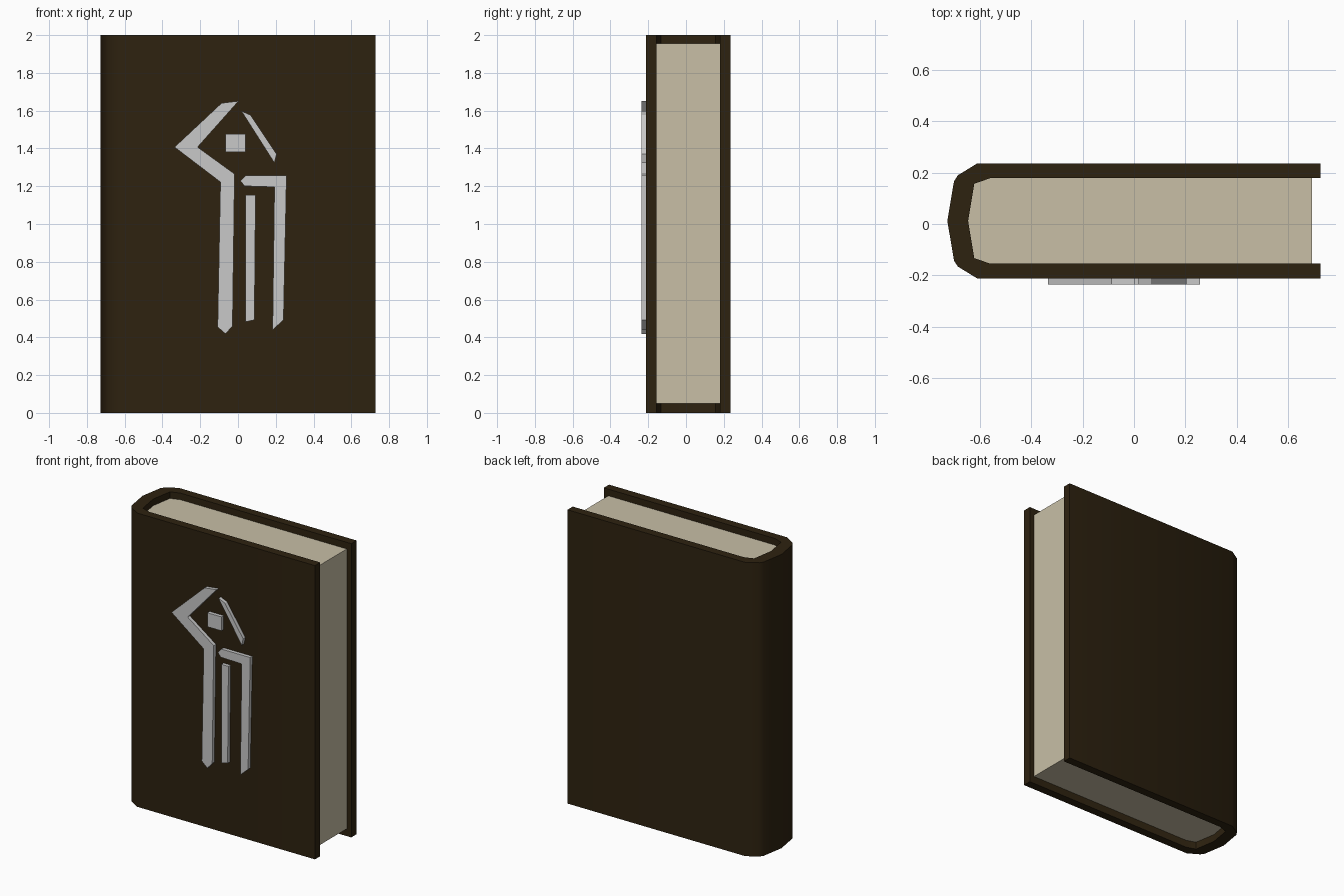
import bpy
import bmesh
import math

cube = bpy.data.objects.get("Cube")
if cube:
    bpy.data.objects.remove(cube, do_unlink=True)


def make_material(name, color):
    mat = bpy.data.materials.new(name)
    mat.use_nodes = True
    mat.diffuse_color = (*color, 1)
    mat.node_tree.nodes["Principled BSDF"].inputs["Base Color"].default_value = (*color, 1)
    return mat


leather = make_material("dark_brown_leather", (0.027, 0.016, 0.005))
paper = make_material("cream_paper", (0.58, 0.52, 0.38))
silver = make_material("pale_silver", (0.58, 0.58, 0.58))


def extrude_outline(name, outline, offset, mat, smooth=False):
    """Fill a closed outline of 3D points and extrude it into a solid."""
    bm = bmesh.new()
    face = bm.faces.new([bm.verts.new(p) for p in outline])
    result = bmesh.ops.extrude_face_region(bm, geom=[face], use_keep_orig=True)
    moved = [v for v in result["geom"] if isinstance(v, bmesh.types.BMVert)]
    bmesh.ops.translate(bm, verts=moved, vec=offset)
    bmesh.ops.recalc_face_normals(bm, faces=bm.faces)
    mesh = bpy.data.meshes.new(name)
    bm.to_mesh(mesh)
    bm.free()
    mesh.materials.append(mat)
    obj = bpy.data.objects.new(name, mesh)
    bpy.context.collection.objects.link(obj)
    if smooth:
        bpy.ops.object.select_all(action="DESELECT")
        obj.select_set(True)
        bpy.context.view_layer.objects.active = obj
        bpy.ops.object.shade_smooth_by_angle(angle=math.radians(35))
    return obj


# Half profiles relative to the middle of the book's thickness
MID = 0.012
FORE_EDGE = 0.728
outer_half = [(-0.612, 0.224), (-0.687, 0.178), (-0.702, 0.155)]
inner_half = [(-0.56, 0.167), (-0.623, 0.145)]


def spine_curve(half, tip, end):
    """Mirror a half profile into a full C shape, from back edge to front edge."""
    back = [(end, half[0][1])] + half
    front = [(x, -y) for x, y in reversed(back)]
    return [(x, y + MID) for x, y in back + [(tip, 0)] + front]


# Wrap-around cover
outer = spine_curve(outer_half, -0.728, FORE_EDGE)
inner = spine_curve(inner_half, -0.647, FORE_EDGE)
extrude_outline("cover", [(x, y, 0) for x, y in outer + inner[::-1]],
                (0, 0, 2), leather, smooth=True)

# Page block, recessed from the cover edges
pages = spine_curve(inner_half, -0.647, 0.694)
extrude_outline("page_block", [(x, y, 0.05) for x, y in pages],
                (0, 0, 1.905), paper)

# Raised ornament bars on the front cover, as (x, z) outlines
ornament = {
    "ornament_long_bar": [(-.087, 1.64), (.003, 1.651), (-.214, 1.407), (-.018, 1.265), (-.029, .46),
                          (-.066, .418), (-.108, .455), (-.093, 1.222), (-.336, 1.407)],
    "ornament_square": [(-.066, 1.381), (.04, 1.381), (.04, 1.476), (-.066, 1.476)],
    "ornament_slanted_bar": [(.018, 1.598), (.066, 1.577), (.204, 1.37), (.193, 1.323)],
    "ornament_hooked_bar": [(.013, 1.228), (.04, 1.257), (.257, 1.257), (.241, .492),
                            (.183, .439), (.193, 1.196), (.034, 1.201)],
    "ornament_short_bar": [(.04, 1.153), (.093, 1.153), (.087, .492), (.04, .482)],
}
FRONT = MID - outer_half[0][1]
for name, outline in ornament.items():
    extrude_outline(name, [(x, FRONT, z) for x, z in outline], (0, -0.024, 0), silver)
